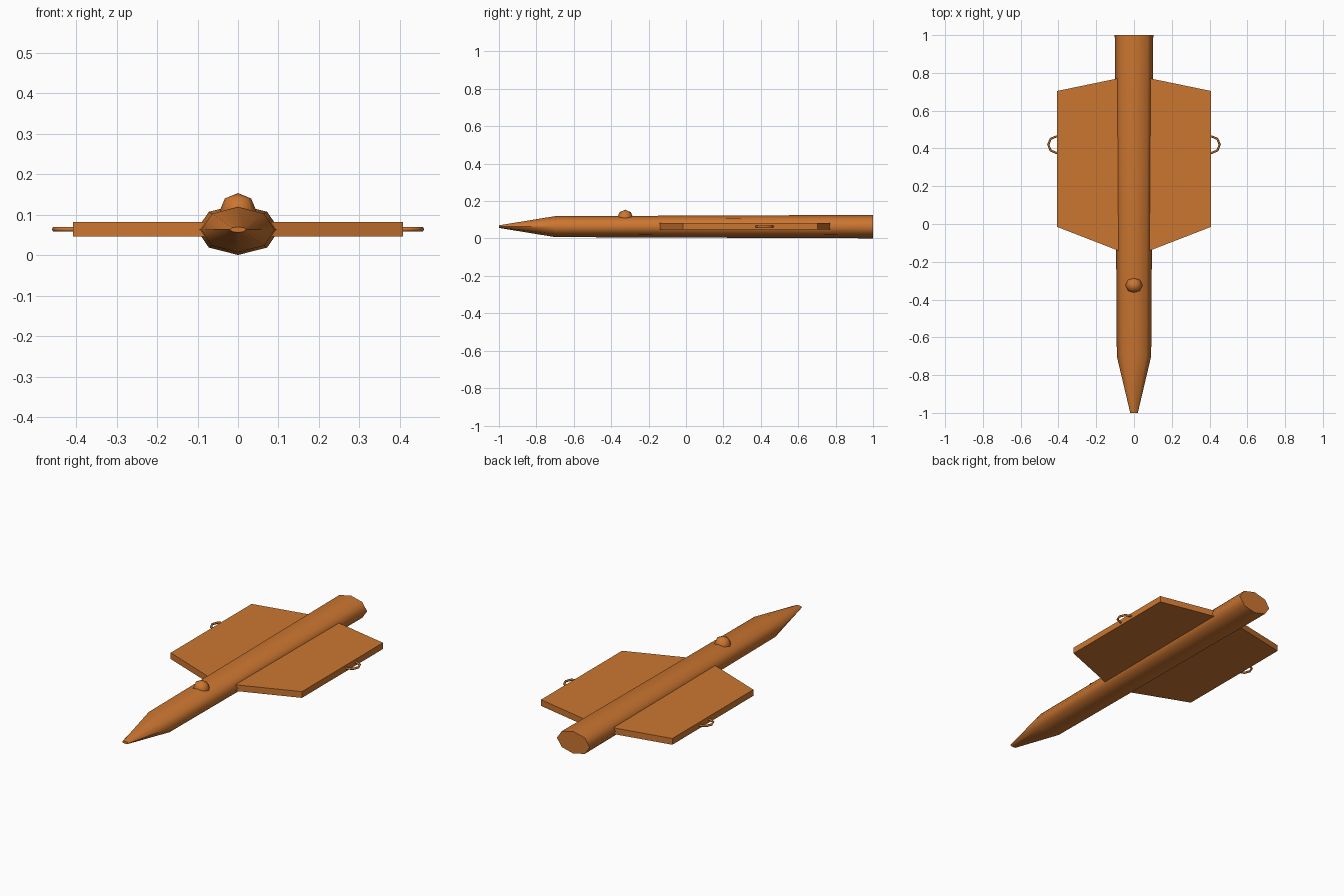
import bpy, bmesh, math

if "Cube" in bpy.data.objects:
    bpy.data.objects.remove(bpy.data.objects["Cube"])

ZC = 0.0635  # height of the body axis

paint = bpy.data.materials.new("orange_paint")
paint.diffuse_color = (0.6, 0.18, 0.03, 1)
paint.use_nodes = True
paint.node_tree.nodes["Principled BSDF"].inputs["Base Color"].default_value = paint.diffuse_color


def finish(name, bm, smooth=None):
    bmesh.ops.recalc_face_normals(bm, faces=bm.faces)
    mesh = bpy.data.meshes.new(name)
    bm.to_mesh(mesh)
    bm.free()
    obj = bpy.data.objects.new(name, mesh)
    bpy.context.collection.objects.link(obj)
    mesh.materials.append(paint)
    if smooth:
        bpy.ops.object.select_all(action='DESELECT')
        obj.select_set(True)
        bpy.context.view_layer.objects.active = obj
        bpy.ops.object.shade_smooth_by_angle(angle=math.radians(smooth))
    return obj


def loft(name, sections, sides=8):
    """Capped tube through (y, half width, half height) sections."""
    bm = bmesh.new()
    rings = []
    for y, rx, rz in sections:
        angles = [2 * math.pi * i / sides for i in range(sides)]
        rings.append([bm.verts.new((rx * math.cos(a), y, ZC + rz * math.sin(a))) for a in angles])
    for r0, r1 in zip(rings, rings[1:]):
        for i in range(sides):
            j = (i + 1) % sides
            bm.faces.new((r0[i], r0[j], r1[j], r1[i]))
    bm.faces.new(rings[0])
    bm.faces.new(rings[-1])
    return finish(name, bm, 70)


# Tapered octagonal body with pointed nose
loft("fuselage", [(-1, 0.02, 0.007), (-0.7, 0.091, 0.056), (1, 0.102, 0.0625)])

# Observation dome
bm = bmesh.new()
bmesh.ops.create_uvsphere(bm, u_segments=8, v_segments=4, radius=1)
bmesh.ops.scale(bm, vec=(0.046, 0.043, 0.046), verts=bm.verts)
bmesh.ops.translate(bm, vec=(0, -0.325, 0.108), verts=bm.verts)
finish("dome", bm, 50)

for side, s in (("left", -1), ("right", 1)):
    # Flat wing slab
    bm = bmesh.new()
    outline = [(0.06, -0.15), (0.408, -0.015), (0.408, 0.704), (0.06, 0.776)]
    face = bm.faces.new([bm.verts.new((s * x, y, 0.047)) for x, y in outline])
    ext = bmesh.ops.extrude_face_region(bm, geom=[face])
    top = [g for g in ext["geom"] if isinstance(g, bmesh.types.BMVert)]
    bmesh.ops.translate(bm, vec=(0, 0, 0.035), verts=top)
    finish(side + "_wing", bm)

    # Wing-tip ring, half sunk into the wing
    bpy.ops.mesh.primitive_torus_add(
        location=(s * 0.41, 0.42, 0.0645), major_segments=8, minor_segments=6,
        major_radius=0.044, minor_radius=0.006)
    ring = bpy.context.object
    ring.name = side + "_wing_ring"
    ring.data.materials.append(paint)
    bpy.ops.object.shade_smooth_by_angle(angle=math.radians(70))
